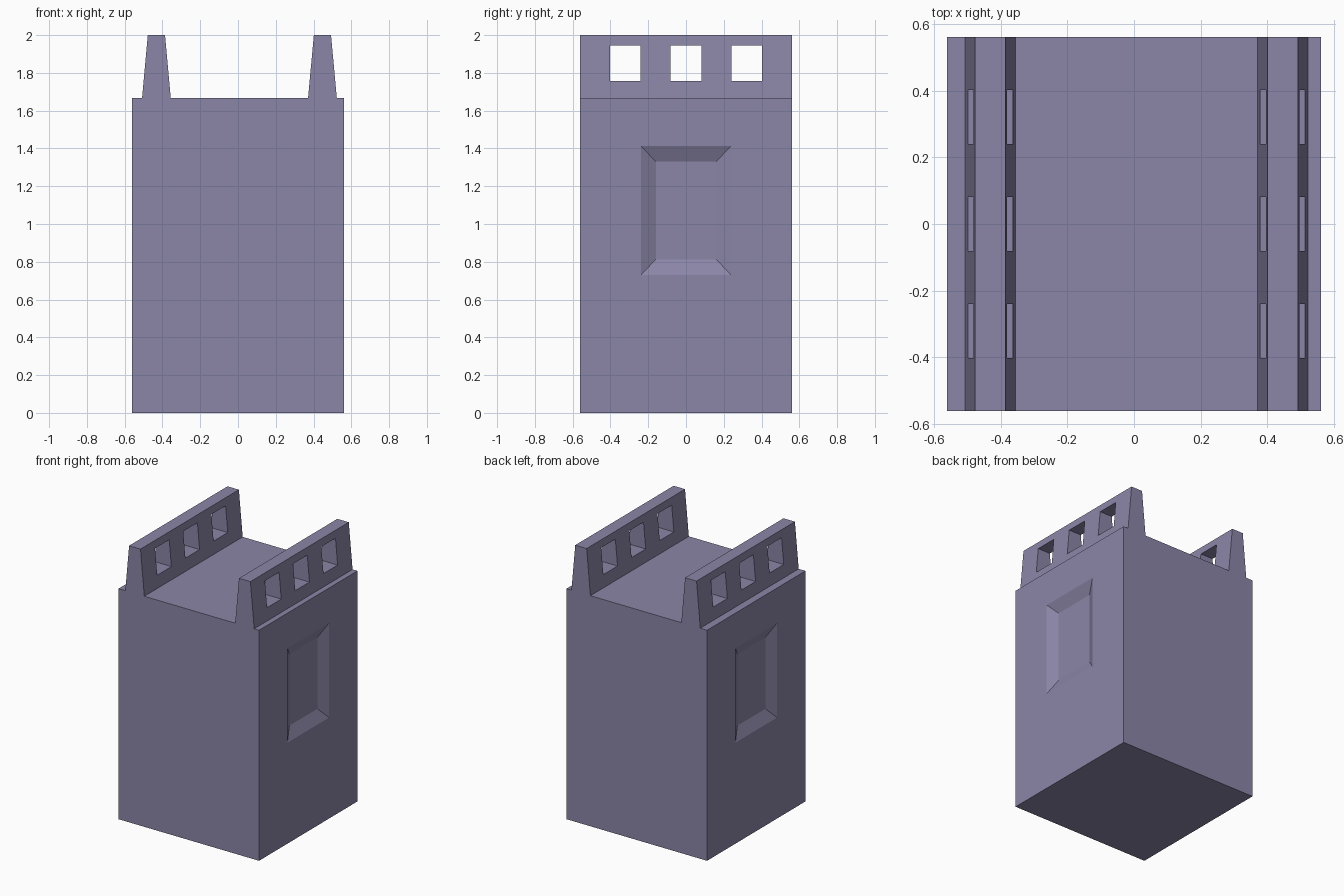
import bpy, bmesh

if "Cube" in bpy.data.objects:
    bpy.data.objects.remove(bpy.data.objects["Cube"])

HALF, BODY_TOP, TOP = 0.562, 1.667, 2.0

# Dusky violet stone
stone = bpy.data.materials.new("stone")
stone.diffuse_color = (0.258, 0.236, 0.386, 1)
stone.use_nodes = True
stone.node_tree.nodes["Principled BSDF"].inputs["Base Color"].default_value = stone.diffuse_color


def new_object(name, bm):
    bmesh.ops.recalc_face_normals(bm, faces=bm.faces[:])
    mesh = bpy.data.meshes.new(name)
    bm.to_mesh(mesh)
    bm.free()
    mesh.materials.append(stone)
    obj = bpy.data.objects.new(name, mesh)
    bpy.context.collection.objects.link(obj)
    return obj


def add_box(bm, x0, x1, y0, y1, z0, z1):
    verts = bmesh.ops.create_cube(bm, size=1)["verts"]
    for v in verts:
        v.co.x = x1 if v.co.x > 0 else x0
        v.co.y = y1 if v.co.y > 0 else y0
        v.co.z = z1 if v.co.z > 0 else z0


def inset_to(bm, face, x, half_y, z0, z1):
    # Inset a side face, then place its inner rectangle exactly
    bmesh.ops.inset_individual(bm, faces=[face], thickness=0.02)
    mid = face.calc_center_median().z
    for v in face.verts:
        v.co = (x, half_y if v.co.y > 0 else -half_y, z1 if v.co.z > mid else z0)


# Body block with a bevelled recess in the left and right sides
bm = bmesh.new()
add_box(bm, -HALF, HALF, -HALF, HALF, 0, BODY_TOP)
bm.normal_update()
for side in (-1, 1):
    face = next(f for f in bm.faces if f.normal.x * side > 0.9)
    inset_to(bm, face, side * HALF, 0.238, 0.73, 1.413)
    inset_to(bm, face, side * (HALF - 0.039), 0.16, 0.813, 1.33)
    bm.normal_update()
new_object("body", bm)

# Tapered parapet walls, each pierced by three windows
for name, cx in (("left_parapet", -0.432), ("right_parapet", 0.447)):
    bm = bmesh.new()
    add_box(bm, -0.076, 0.076, -HALF, HALF, BODY_TOP, TOP)
    for v in bm.verts:
        v.co.x = (v.co.x * 0.6 if v.co.z > 1.9 else v.co.x) + cx
    wall = new_object(name, bm)

    bm = bmesh.new()
    for y in (-0.322, 0, 0.322):
        add_box(bm, cx - 0.2, cx + 0.2, y - 0.081, y + 0.081, 1.757, 1.946)
    cutter = new_object(name + "_window_cutter", bm)
    cutter.hide_render = True

    mod = wall.modifiers.new("windows", "BOOLEAN")
    mod.operation, mod.solver, mod.object = "DIFFERENCE", "EXACT", cutter
    bpy.context.view_layer.objects.active = wall
    bpy.ops.object.modifier_apply(modifier=mod.name)
    bpy.data.objects.remove(cutter, do_unlink=True)
